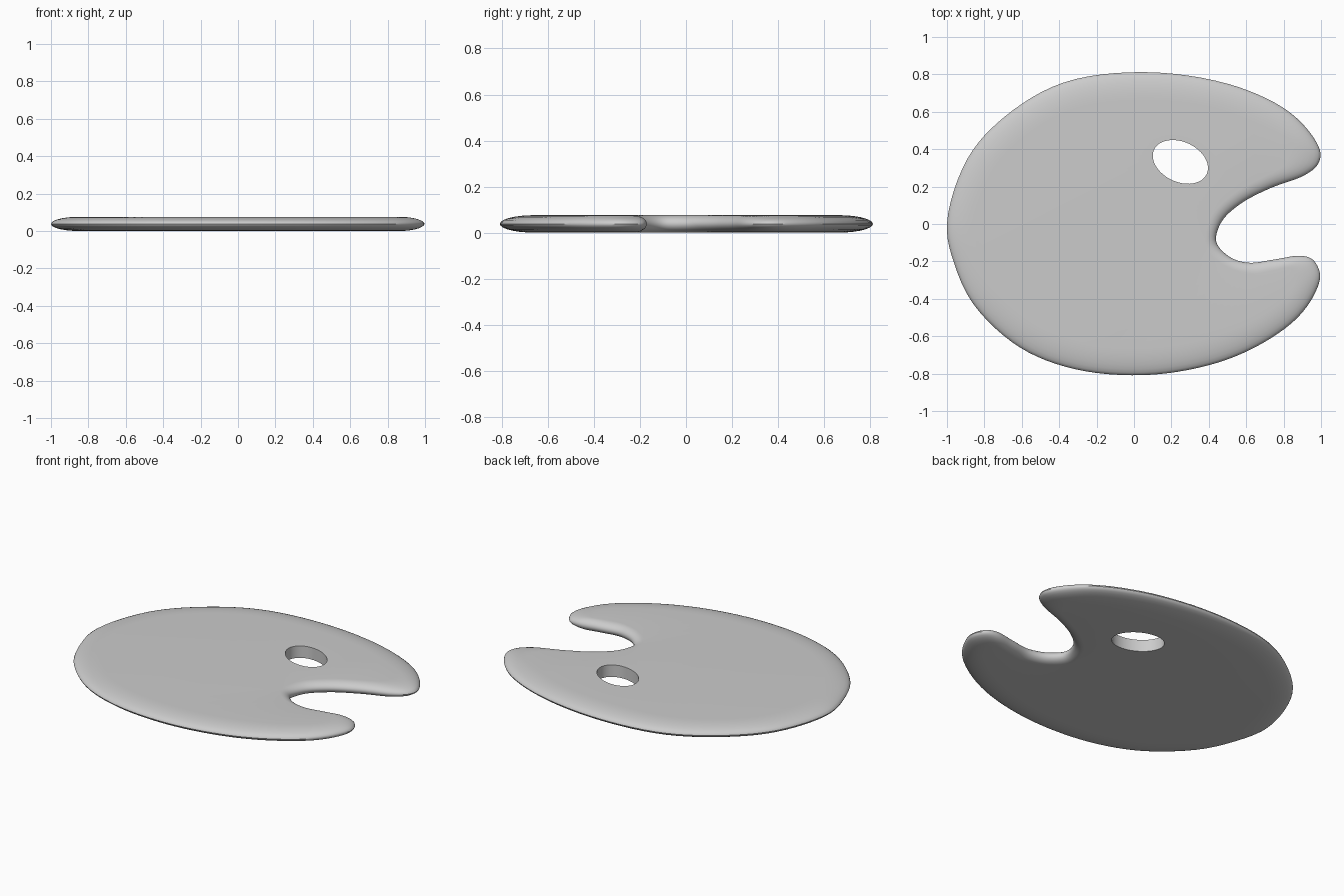
import bpy, bmesh, math
from mathutils import Vector

if "Cube" in bpy.data.objects:
    bpy.data.objects.remove(bpy.data.objects["Cube"])

HALF = 0.038      # half thickness
STEPS = 7         # rings per rim quarter
SUB = 6           # samples per outline span

# outline points (x, y), optionally followed by where the rim rounding ends (x, y)
PTS = [
    (0.997, 0.38, 0.84, 0.41), (0.94, 0.49, 0.82, 0.46), (0.80, 0.62, 0.72, 0.51),
    (0.50, 0.75), (0.05, 0.812), (-0.38, 0.755), (-0.69, 0.575), (-0.89, 0.35),
    (-1.0, 0.0), (-0.955, -0.23), (-0.85, -0.44), (-0.61, -0.66), (-0.32, -0.775),
    (0.05, -0.808), (0.40, -0.755), (0.655, -0.655, 0.60, -0.53),
    (0.865, -0.51, 0.78, -0.42), (0.965, -0.375, 0.84, -0.36),
    (0.995, -0.27, 0.86, -0.31), (0.955, -0.19, 0.86, -0.265),
    (0.89, -0.17, 0.83, -0.235), (0.75, -0.19, 0.74, -0.25),
    (0.61, -0.207, 0.62, -0.265), (0.51, -0.175, 0.48, -0.22),
    (0.44, -0.095, 0.385, -0.12), (0.467, 0.01, 0.41, 0.035),
    (0.565, 0.105, 0.53, 0.16), (0.725, 0.19, 0.69, 0.25),
    (0.91, 0.26, 0.80, 0.31), (0.98, 0.315, 0.83, 0.36),
]


def full(p):
    if len(p) == 4:
        return Vector(p)
    k = 1 - 0.15 / math.hypot(*p)
    return Vector((p[0], p[1], p[0] * k, p[1] * k))


def smooth_loop(ctrl):
    """Closed curve through the points, carrying both outer and inner position."""
    out, n = [], len(ctrl)
    for i in range(n):
        a, b, c, d = (ctrl[(i + k) % n] for k in (-1, 0, 1, 2))
        t = [0]
        for p, q in ((a, b), (b, c), (c, d)):
            t.append(t[-1] + (q - p).to_2d().length ** 0.5)
        m1 = ((b - a) / (t[1] - t[0]) - (c - a) / (t[2] - t[0]) + (c - b) / (t[2] - t[1])) * (t[2] - t[1])
        m2 = ((c - b) / (t[2] - t[1]) - (d - b) / (t[3] - t[1]) + (d - c) / (t[3] - t[2])) * (t[2] - t[1])
        for s in range(SUB):
            u = s / SUB
            out.append(b * (2*u**3 - 3*u**2 + 1) + m1 * (u**3 - 2*u**2 + u)
                       + c * (3*u**2 - 2*u**3) + m2 * (u**3 - u**2))
    return out


def bridge(bm, r1, r2):
    n = len(r1)
    for i in range(n):
        j = (i + 1) % n
        bm.faces.new((r1[i], r1[j], r2[j], r2[i]))


loop = smooth_loop([full(p) for p in PTS])
bm = bmesh.new()

# rounded rim: elliptical section from bottom to top
rings = []
for k in range(-STEPS, STEPS + 1):
    t = k / STEPS * math.pi / 2
    f, z = 1 - math.cos(t), HALF + HALF * math.sin(t)
    rings.append([bm.verts.new((v[0] + (v[2] - v[0]) * f, v[1] + (v[3] - v[1]) * f, z)) for v in loop])
for r1, r2 in zip(rings, rings[1:]):
    bridge(bm, r1, r2)

# tilted oval thumb hole with straight walls
tilt, N = math.radians(-25), 48
holes = []
for z in (0, 2 * HALF):
    ring = []
    for i in range(N):
        a = 2 * math.pi * i / N
        x, y = 0.155 * math.cos(a), 0.107 * math.sin(a)
        ring.append(bm.verts.new((0.248 + x * math.cos(tilt) - y * math.sin(tilt),
                                  0.332 + x * math.sin(tilt) + y * math.cos(tilt), z)))
    holes.append(ring)
bridge(bm, holes[1], holes[0])

# flat top and bottom faces around the hole
for outer, hole in ((rings[0], holes[0]), (rings[-1], holes[1])):
    edges = []
    for ring in (outer, hole):
        for i, v in enumerate(ring):
            w = ring[(i + 1) % len(ring)]
            edges.append(bm.edges.get((v, w)))
    bmesh.ops.triangle_fill(bm, edges=edges, use_beauty=True, normal=(0, 0, 1))
bmesh.ops.recalc_face_normals(bm, faces=bm.faces[:])

mesh = bpy.data.meshes.new("palette_board")
bm.to_mesh(mesh)
bm.free()
board = bpy.data.objects.new("palette_board", mesh)
bpy.context.collection.objects.link(board)
bpy.context.view_layer.objects.active = board
board.select_set(True)
bpy.ops.object.shade_smooth_by_angle(angle=math.radians(40))
